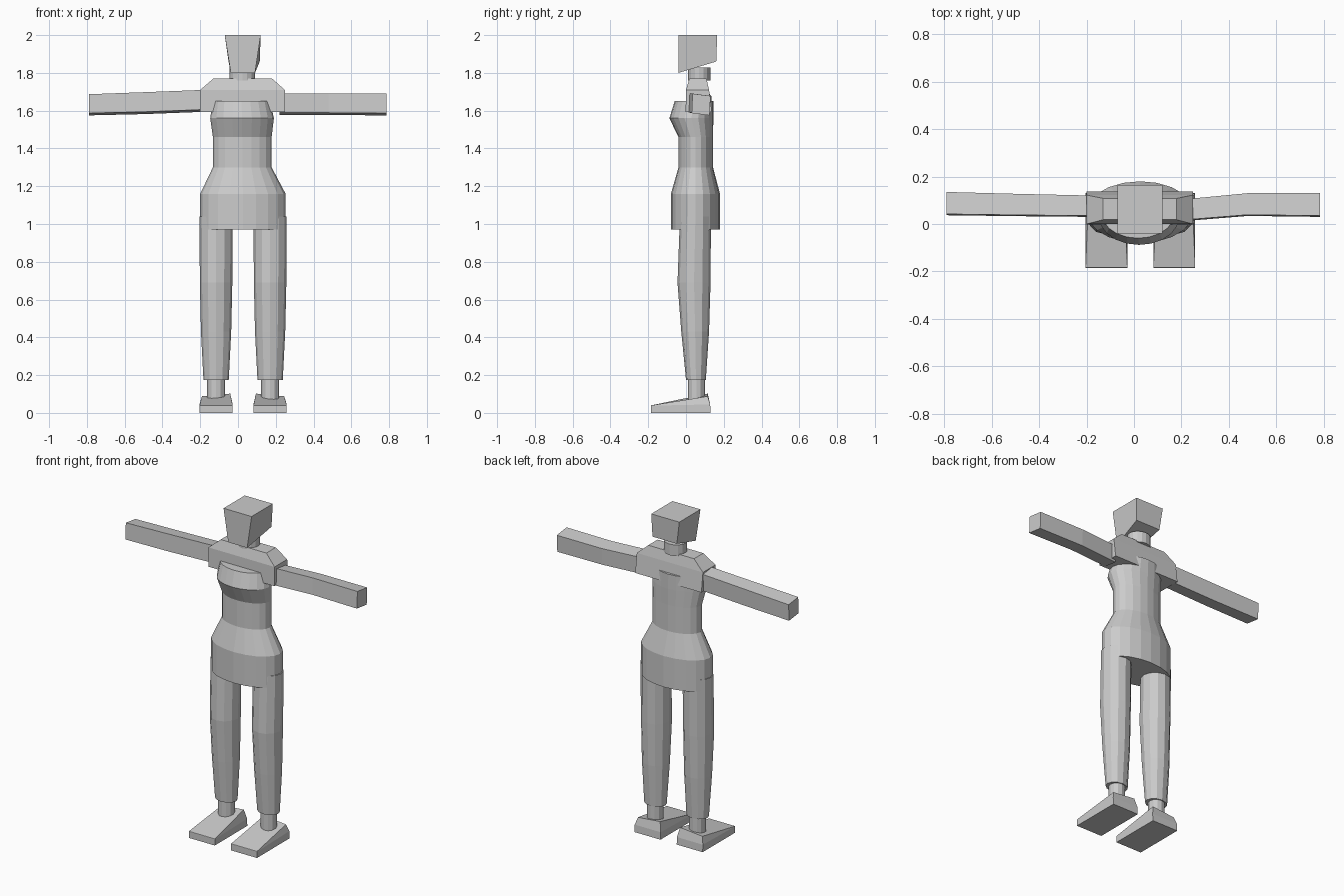
import bpy, bmesh
from math import sin, cos, pi


def loft(name, rings):
    """Skin a closed solid through rings holding equal numbers of points."""
    bm = bmesh.new()
    loops = [[bm.verts.new(p) for p in ring] for ring in rings]
    n = len(loops[0])
    for a, b in zip(loops, loops[1:]):
        for i in range(n):
            j = (i + 1) % n
            bm.faces.new((a[i], a[j], b[j], b[i]))
    bm.faces.new(loops[0][::-1])
    bm.faces.new(loops[-1])
    bmesh.ops.recalc_face_normals(bm, faces=bm.faces)
    me = bpy.data.meshes.new(name)
    bm.to_mesh(me)
    bm.free()
    ob = bpy.data.objects.new(name, me)
    bpy.context.collection.objects.link(ob)
    return ob


def oval(z, x0, x1, y0, y1, n):
    """Faceted ellipse filling the given x and y limits."""
    cx, cy, rx, ry = (x0 + x1) / 2, (y0 + y1) / 2, (x1 - x0) / 2, (y1 - y0) / 2
    return [(cx + rx * cos(2 * pi * i / n), cy + ry * sin(2 * pi * i / n), z)
            for i in range(n)]


def rect(z, x0, x1, y0, y1):
    return [(x0, y0, z), (x1, y0, z), (x1, y1, z), (x0, y1, z)]


def ovals(name, profile, n):
    return loft(name, [oval(*p, n) for p in profile])


# Torso and hips
ovals("torso", [
    (0.97, -0.20, 0.252, -0.08, 0.18),
    (1.16, -0.20, 0.252, -0.08, 0.18),
    (1.30, -0.133, 0.178, -0.04, 0.143),
    (1.46, -0.133, 0.178, -0.04, 0.143),
    (1.56, -0.147, 0.19, -0.088, 0.145),
    (1.65, -0.135, 0.17, -0.06, 0.145)], 20)

# Shoulder block with sloped top
loft("shoulders", [
    rect(1.593, -0.20, 0.248, -0.002, 0.137),
    rect(1.71, -0.20, 0.248, 0.0, 0.122),
    rect(1.77, -0.13, 0.18, 0.018, 0.108)])

# Neck
ovals("neck", [(z, -0.045, 0.09, 0.01, 0.13) for z in (1.76, 1.828)], 16)

# Head with raised jaw at the back
loft("head", [
    [(-0.038, -0.04, 1.80), (0.09, -0.04, 1.80),
     (0.115, 0.16, 1.86), (-0.05, 0.16, 1.86)],
    rect(2.0, -0.07, 0.12, -0.04, 0.165)])


def arm(name, sections):
    """Each section: x, front y, back y, bottom z, top z; slightly rolled."""
    loft(name, [[(x, y0, z0 + 0.012), (x, y1 - 0.005, z0),
                 (x, y1, z1 - 0.012), (x, y0 + 0.005, z1)]
                for x, y0, y1, z0, z1 in sections])


# Arms
arm("left_arm", [(-0.79, 0.037, 0.135, 1.575, 1.687),
                 (-0.49, 0.033, 0.127, 1.582, 1.698),
                 (-0.18, 0.03, 0.12, 1.594, 1.71)])
arm("right_arm", [(0.22, 0.013, 0.105, 1.578, 1.692),
                  (0.48, 0.034, 0.13, 1.577, 1.69),
                  (0.785, 0.03, 0.13, 1.575, 1.69)])

# Legs, ankles and feet
for side, cx, s in (("left", -0.116, -1), ("right", 0.17, 1)):
    ovals(side + "_leg", [
        (z, cx - r, cx + r, y0, y1) for z, r, y0, y1 in (
            (0.175, 0.067, 0.0, 0.105),
            (0.43, 0.08, -0.025, 0.122),
            (0.69, 0.086, -0.045, 0.13),
            (1.04, 0.088, -0.032, 0.132))], 12)
    ovals(side + "_ankle", [
        (z, cx - 0.047, cx + 0.047, 0.01, 0.1) for z in (0.06, 0.18)], 12)
    w, t = 0.088, 0.075
    loft(side + "_foot", [
        [(cx - w, -0.185, 0), (cx + w, -0.185, 0),
         (cx + w, 0.13, 0), (cx - w, 0.13, 0)],
        [(cx - w, -0.185, 0.038), (cx + w, -0.185, 0.038),
         (cx + w, 0.128, 0.045), (cx - w, 0.128, 0.045)],
        [(cx - w, -0.184, 0.04), (cx + w, -0.184, 0.04),
         (cx + t, 0.115, 0.095 - 0.007 * s), (cx - t, 0.115, 0.095 + 0.007 * s)]])
